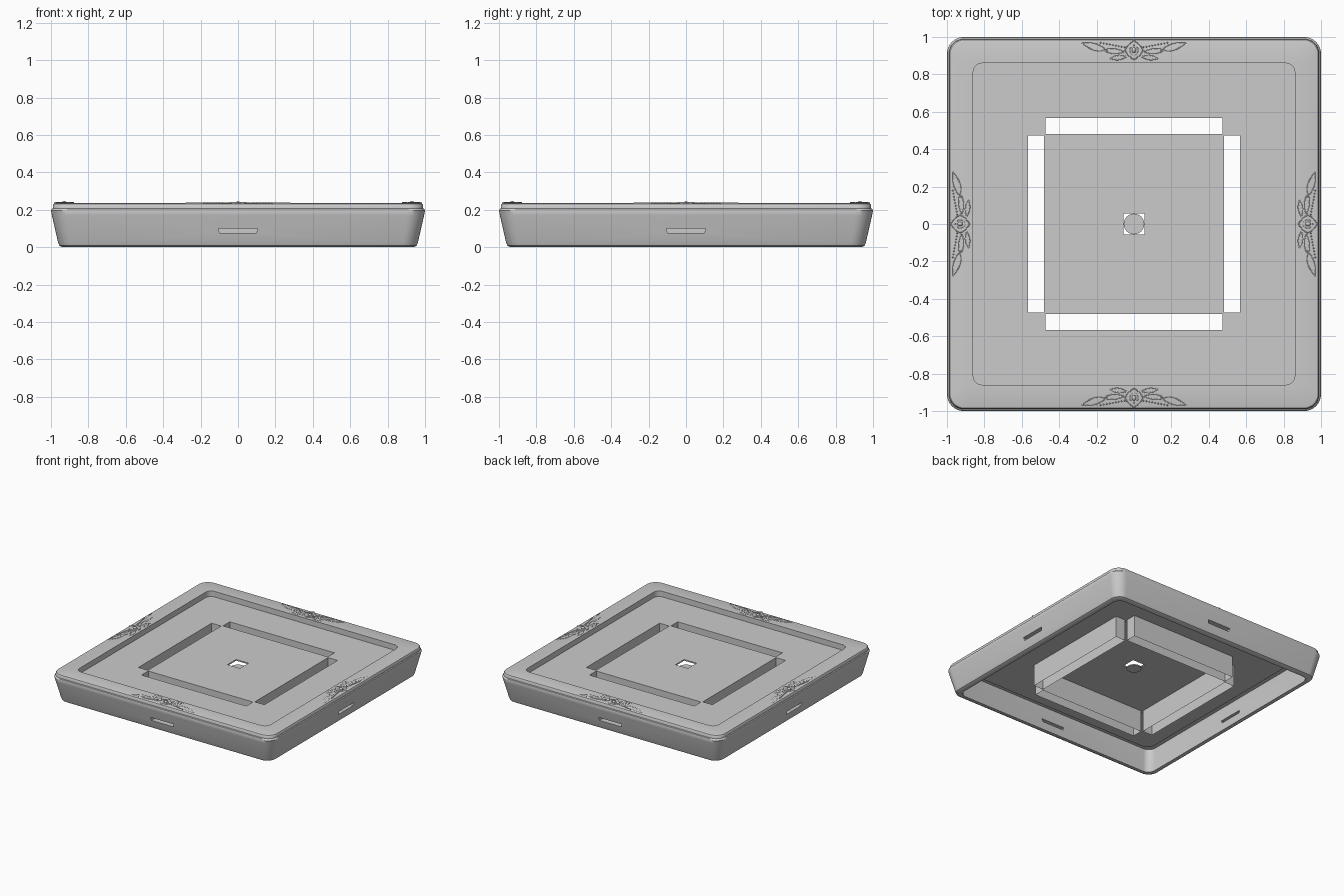
import bpy, bmesh, math
from mathutils import Matrix, Vector

cube = bpy.data.objects.get("Cube")
if cube:
    bpy.data.objects.remove(cube, do_unlink=True)

grey = bpy.data.materials.new("plain_grey")
grey.use_nodes = True
GREY = (0.6, 0.6, 0.6, 1)
grey.diffuse_color = GREY
grey.node_tree.nodes["Principled BSDF"].inputs["Base Color"].default_value = GREY


def make_mesh(name, bm):
    mesh = bpy.data.meshes.new(name)
    bm.to_mesh(mesh)
    bm.free()
    mesh.materials.append(grey)
    return mesh


def add_object(name, mesh):
    obj = bpy.data.objects.new(name, mesh)
    bpy.context.collection.objects.link(obj)
    return obj


def rounded_square(half, radius, steps=8):
    pts = []
    for q in range(4):
        mid = math.radians(45 + 90 * q)
        cx = math.copysign(half - radius, math.cos(mid))
        cy = math.copysign(half - radius, math.sin(mid))
        for i in range(steps + 1):
            a = math.pi / 2 * (q + i / steps)
            pts.append((cx + radius * math.cos(a), cy + radius * math.sin(a)))
    return pts


def box(bm, size, centre, turn=0):
    m = (Matrix.Rotation(turn, 4, 'Z') @ Matrix.Translation(centre)
         @ Matrix.Diagonal((*size, 1)))
    return bmesh.ops.create_cube(bm, size=1, matrix=m)


QUARTERS = [math.pi / 2 * k for k in range(4)]

# Hollow tray: half width, height and corner radius, from recess floor
# over the lip, down the skirt and back up inside to the underside
profile = [
    (0.86, 0.19, 0.05), (0.86, 0.235, 0.05), (0.975, 0.235, 0.075),
    (0.985, 0.232, 0.08), (0.989, 0.225, 0.08), (0.99, 0.208, 0.08),
    (0.997, 0.204, 0.09), (1.0, 0.195, 0.09), (0.995, 0.17, 0.09),
    (0.962, 0.025, 0.08), (0.955, 0.008, 0.075), (0.94, 0, 0.07),
    (0.915, 0, 0.06), (0.945, 0.17, 0.06), (0.945, 0.215, 0.06),
    (0.875, 0.215, 0.06), (0.875, 0.18, 0.06)]
bm = bmesh.new()
rings = [[bm.verts.new((x, y, z)) for x, y in rounded_square(h, r)]
         for h, z, r in profile]
for a, b in zip(rings, rings[1:]):
    for i in range(len(a)):
        j = (i + 1) % len(a)
        bm.faces.new((a[i], b[i], b[j], a[j]))
bm.faces.new(rings[0])
bm.faces.new(rings[-1][::-1])
bmesh.ops.recalc_face_normals(bm, faces=bm.faces)
tray = add_object("tray", make_mesh("tray", bm))

# Cut the four long slots, the centre hole and the side vents
bm = bmesh.new()
for t in QUARTERS:
    box(bm, (0.944, 0.086, 0.1), (0, 0.525, 0.19), t)
    vent = box(bm, (0.21, 0.2, 0.025), (0, 0.97, 0.0875), t)
    side = Matrix.Rotation(t, 3, 'Z') @ Vector((1, 0, 0))
    for v in vent["verts"]:
        if v.co.z < 0.08:
            v.co -= side * math.copysign(0.008, v.co.dot(side))
box(bm, (0.112, 0.112, 0.1), (0, 0, 0.19))
cutter = add_object("cutter", make_mesh("cutter", bm))
cutter.hide_render = True
cut = tray.modifiers.new("openings", 'BOOLEAN')
cut.object = cutter
cut.solver = 'EXACT'
bpy.ops.object.select_all(action='DESELECT')
tray.select_set(True)
bpy.context.view_layer.objects.active = tray
bpy.ops.object.modifier_apply(modifier=cut.name)
bpy.data.objects.remove(cutter, do_unlink=True)
bpy.ops.object.shade_smooth_by_angle(angle=math.radians(35))

# Thin-walled chutes below the slots
bm = bmesh.new()
for t in QUARTERS:
    box(bm, (0.944, 0.086, 0.185), (0, 0.525, 0.0975), t)
bm.normal_update()
caps = [f for f in bm.faces if abs(f.normal.z) > 0.5]
bmesh.ops.delete(bm, geom=caps, context='FACES_ONLY')
add_object("slot_chutes", make_mesh("slot_chutes", bm))

# Small disc under the centre hole
bm = bmesh.new()
bmesh.ops.create_cone(bm, cap_ends=True, segments=48, radius1=0.055,
                      radius2=0.055, depth=0.008,
                      matrix=Matrix.Translation((0, 0, 0.155)))
add_object("centre_disc", make_mesh("centre_disc", bm))

RIM = 0.2345


def dome(bm, x, y, rx, ry, height):
    m = Matrix.Translation((x, y, RIM)) @ Matrix.Diagonal((rx, ry, height, 1))
    bmesh.ops.create_uvsphere(bm, u_segments=10, v_segments=6, radius=1, matrix=m)


def leaf(bm, start, end, width, height=0.004):
    # Raised ridge along a lens-shaped outline between two tips
    a, b = Vector(start), Vector(end)
    along = b - a
    across = Vector((-along.y, along.x)).normalized()
    n = 14
    for s in (-1, 1):
        rows = []
        for i in range(n + 1):
            p = a + along * (i / n) + across * (s * width * math.sin(math.pi * i / n))
            slope = along + across * (s * width * math.pi * math.cos(math.pi * i / n))
            off = Vector((-slope.y, slope.x)).normalized() * 0.003
            rows.append([bm.verts.new((*(p + off * k), RIM + height * (k == 0)))
                         for k in (1, 0, -1)])
        for p, q in zip(rows, rows[1:]):
            for k in range(2):
                bm.faces.new((p[k], p[k + 1], q[k + 1], q[k]))


# Low relief ornament, shared by all four sides of the rim
bm = bmesh.new()
leaf(bm, (0, 0.878), (0, 0.982), 0.045, 0.006)
leaf(bm, (0, 0.9), (0, 0.96), 0.022)
dome(bm, 0, 0.93, 0.012, 0.015, 0.012)
for s in (-1, 1):
    leaf(bm, (s * 0.04, 0.895), (s * 0.13, 0.885), 0.012)
    leaf(bm, (s * 0.05, 0.92), (s * 0.17, 0.93), 0.014)
    leaf(bm, (s * 0.14, 0.925), (s * 0.28, 0.97), 0.018)
    for i in range(9):
        dome(bm, s * (0.05 + 0.016 * i), 0.945 + 0.003 * i, 0.004, 0.004, 0.006)
bmesh.ops.recalc_face_normals(bm, faces=bm.faces)
relief = make_mesh("rim_ornament", bm)
relief.shade_smooth()
for name, t in zip(("back", "right", "front", "left"), QUARTERS):
    add_object(name + "_ornament", relief).rotation_euler.z = t
